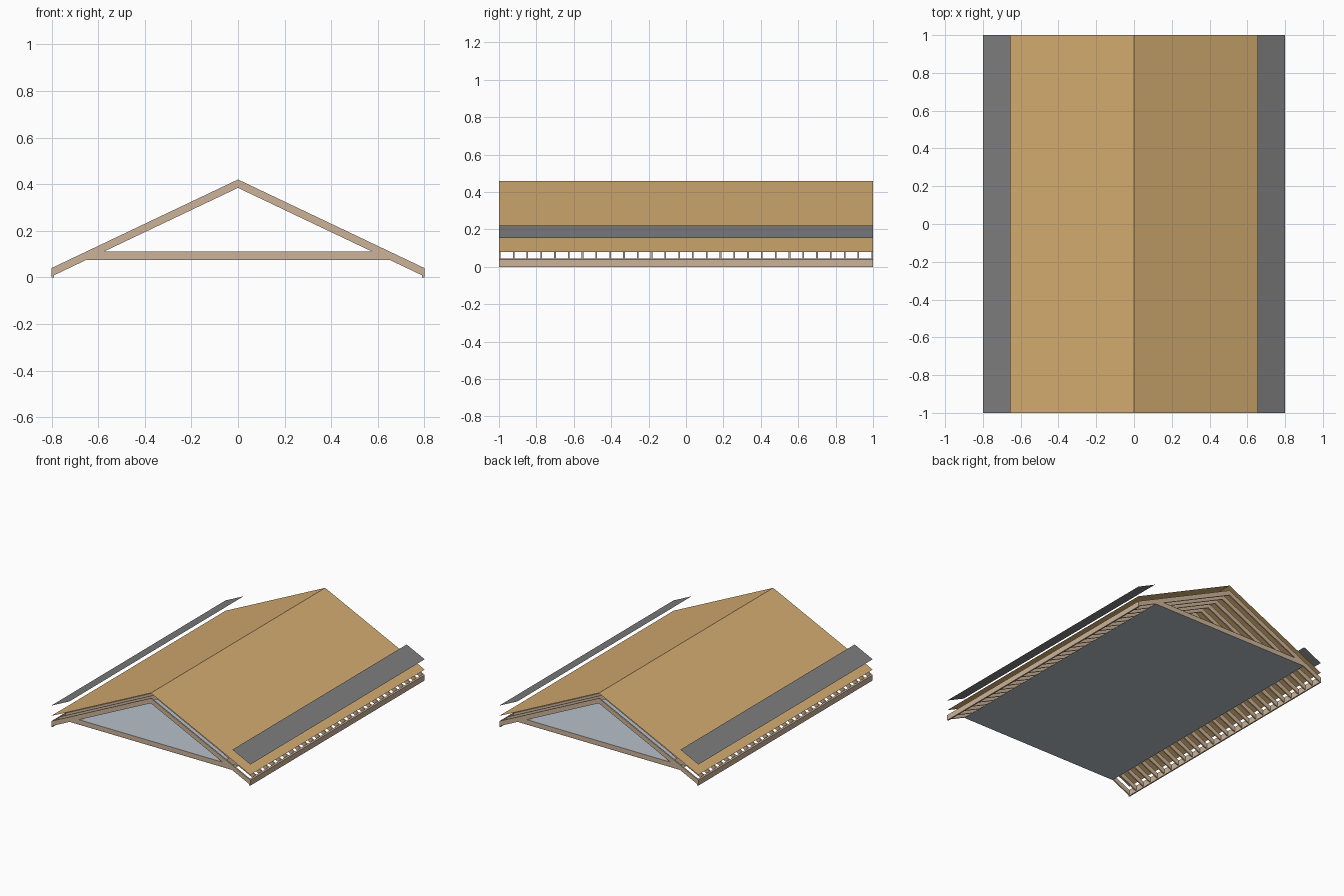
import bpy
import bmesh

cube = bpy.data.objects.get("Cube")
if cube:
    bpy.data.objects.remove(cube, do_unlink=True)


def linear(c):
    return c / 12.92 if c <= 0.04045 else ((c + 0.055) / 1.055) ** 2.4


def material(name, *srgb):
    colour = [linear(c) for c in srgb] + [1.0]
    mat = bpy.data.materials.new(name)
    mat.use_nodes = True
    mat.diffuse_color = colour
    mat.node_tree.nodes["Principled BSDF"].inputs["Base Color"].default_value = colour
    return mat


timber = material("pale timber", 0.80, 0.705, 0.60)
board = material("tan sheathing", 0.83, 0.675, 0.44)
metal = material("grey flashing", 0.49, 0.49, 0.49)
lining = material("pale blue grey lining", 0.72, 0.755, 0.79)

HALF_LENGTH = 1.0
HALF_SPAN = 0.8
SLOPE = 0.475
RIDGE = 0.42          # top of the rafters at the ridge
DEPTH = 0.036         # plumb depth of the rafters
CHORD_LOW, CHORD_HIGH = 0.075, 0.11
BAYS = 27
THICK = 0.009
FASCIA = 0.01


def roof_z(x, lift=0.0):
    return RIDGE + lift - SLOPE * abs(x)


def underside_x(z):
    return (RIDGE - DEPTH - z) / SLOPE


def mirrored(profile):
    return [(-x, z) for x, z in reversed(profile)]


def finish(name, bm, mat):
    mesh = bpy.data.meshes.new(name)
    bm.to_mesh(mesh)
    bm.free()
    mesh.materials.append(mat)
    obj = bpy.data.objects.new(name, mesh)
    bpy.context.collection.objects.link(obj)
    return obj


def extrusion(name, profiles, y0, y1, mat):
    """Closed x-z profiles extruded along y."""
    bm = bmesh.new()
    for profile in profiles:
        face = bm.faces.new([bm.verts.new((x, y0, z)) for x, z in profile])
        ext = bmesh.ops.extrude_face_region(bm, geom=[face], use_keep_orig=True)
        moved = [g for g in ext["geom"] if isinstance(g, bmesh.types.BMVert)]
        bmesh.ops.translate(bm, vec=(0, y1 - y0, 0), verts=moved)
    bmesh.ops.recalc_face_normals(bm, faces=bm.faces[:])
    return finish(name, bm, mat)


def sheet(name, path, mat):
    """Thin sheet following an x-z path over the whole length."""
    bm = bmesh.new()
    rows = [[bm.verts.new((x, y, z)) for y in (-HALF_LENGTH, HALF_LENGTH)] for x, z in path]
    for a, b in zip(rows, rows[1:]):
        bm.faces.new((a[0], b[0], b[1], a[1]))
    return finish(name, bm, mat)


# Trusses: two rafters and a bottom chord, repeated along the length
tail = HALF_SPAN - FASCIA
rafter = [(0, RIDGE - DEPTH), (tail, roof_z(tail) - DEPTH), (tail, roof_z(tail)), (0, RIDGE)]
low_x, high_x = underside_x(CHORD_LOW), underside_x(CHORD_HIGH)
chord = [(-low_x, CHORD_LOW), (low_x, CHORD_LOW), (high_x, CHORD_HIGH), (-high_x, CHORD_HIGH)]
step = (2 * HALF_LENGTH - THICK) / BAYS
first = extrusion("truss_1", [rafter, mirrored(rafter), chord],
                  -HALF_LENGTH, -HALF_LENGTH + THICK, timber)
for i in range(1, BAYS + 1):
    truss = bpy.data.objects.new(f"truss_{i + 1}", first.data)
    truss.location.y = i * step
    bpy.context.collection.objects.link(truss)

# Fascia boards along both eaves
fascia = [(tail, 0), (HALF_SPAN, 0), (HALF_SPAN, roof_z(HALF_SPAN)), (tail, roof_z(tail))]
for side, profile in (("left", fascia), ("right", mirrored(fascia))):
    extrusion(f"{side}_fascia", [profile], -HALF_LENGTH, HALF_LENGTH, timber)

# Ceiling under the chords and insulation on top of them
sheet("ceiling", [(-low_x, CHORD_LOW - 0.001), (low_x, CHORD_LOW - 0.001)], lining)
sheet("insulation", [(-high_x, CHORD_HIGH + 0.001), (high_x, CHORD_HIGH + 0.001)], lining)

# Roof sheathing floating above the rafters
sheet("roof_sheathing",
      [(x, roof_z(x, 0.038)) for x in (-HALF_SPAN, 0, HALF_SPAN)], board)

# Eave flashing strips floating above the sheathing
for side, sign in (("left", 1), ("right", -1)):
    edge = sorted((sign * HALF_SPAN, sign * 0.655))
    sheet(f"{side}_eave_flashing", [(x, roof_z(x, 0.113)) for x in edge], metal)
